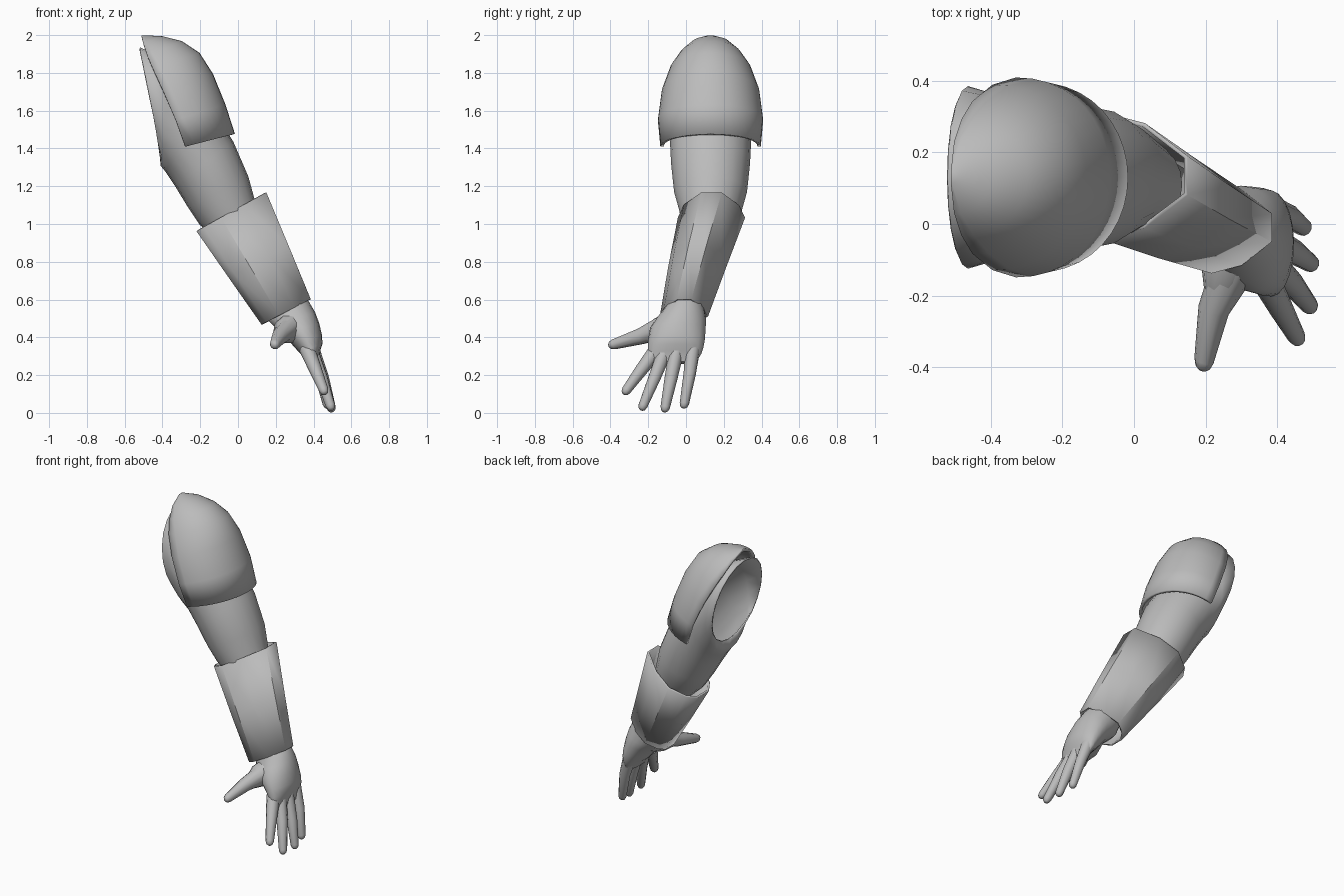
import bpy, bmesh
from math import sin, cos, pi, radians
from mathutils import Vector

if "Cube" in bpy.data.objects:
    bpy.data.objects.remove(bpy.data.objects["Cube"])

grey = bpy.data.materials.new("plain_grey")
grey.use_nodes = True
grey.diffuse_color = (0.5, 0.5, 0.5, 1)
grey.node_tree.nodes["Principled BSDF"].inputs["Base Color"].default_value = (0.5, 0.5, 0.5, 1)


def skin(name, rows, closed=True, caps=(False, False), thick=0, angle=45):
    """Bridge rows of points into one smooth-shaded part."""
    bm = bmesh.new()
    vs = [[bm.verts.new(p) for p in row] for row in rows]
    n = len(rows[0])
    for a, b in zip(vs, vs[1:]):
        for i in range(n if closed else n - 1):
            k = (i + 1) % n
            bm.faces.new((a[i], a[k], b[k], b[i]))
    for row, cap in zip((vs[0], vs[-1]), caps):
        if cap:
            bm.faces.new(row)
    bmesh.ops.recalc_face_normals(bm, faces=bm.faces)
    me = bpy.data.meshes.new(name)
    bm.to_mesh(me)
    bm.free()
    me.materials.append(grey)
    ob = bpy.data.objects.new(name, me)
    bpy.context.collection.objects.link(ob)
    bpy.ops.object.select_all(action="DESELECT")
    ob.select_set(True)
    bpy.context.view_layer.objects.active = ob
    bpy.ops.object.shade_smooth_by_angle(angle=radians(angle))
    if thick:
        mod = ob.modifiers.new("thickness", "SOLIDIFY")
        mod.thickness = thick
        mod.offset = 0


OVAL = [(cos(2 * pi * i / 20), sin(2 * pi * i / 20)) for i in range(20)]
# Sleeve section: narrow ridge outside, widest towards the body
HALF = [(1, .3), (.35, .82), (-.3, 1), (-.8, .7), (-1, .35)]
SLEEVE = HALF + [(p, -q) for p, q in reversed(HALF)]


def ring(c, u, hy, section=OVAL):
    """Section around c, spanned by u (x, z) and the y half width."""
    return [Vector((c[0] + u[0] * p, c[1] + hy * q, c[2] + u[1] * p)) for p, q in section]


def digit(name, base, mid, tip, r0, r1, r2):
    """Tapered finger with a rounded tip."""
    b, m, t = Vector(base), Vector(mid), Vector(tip)
    d = (t - m).normalized()
    path = [(b, r0), (m, r1), (t - d * r2, r2), (t - d * r2 * 0.3, r2 * 0.75), (t, r2 * 0.35)]
    axis = (t - b).normalized()
    side = axis.cross(Vector((0, 0, 1))).normalized()
    up = side.cross(axis)
    rows = [[p + (side * x + up * y) * q for x, y in OVAL[::2]] for p, q in path]
    skin(name, rows, caps=(True, True), angle=70)


# Shoulder pad: an arched shell, open towards the body
rows = []
for ex, ez, rx, rz, hy in [(-.51, 1.99, -.49, 1.99, .015), (-.5, 1.95, -.40, 1.985, .095),
                           (-.48, 1.89, -.30, 1.96, .155), (-.45, 1.82, -.21, 1.9, .205),
                           (-.395, 1.7, -.14, 1.79, .25), (-.33, 1.55, -.075, 1.63, .27),
                           (-.28, 1.41, -.025, 1.475, .257)]:
    row = []
    for i in range(21):
        a = -pi / 2 + pi * i / 20
        k = max(cos(a), 0) ** 0.92
        row.append((ex + (rx - ex) * k, .13 + hy * sin(a), ez + (rz - ez) * k))
    rows.append(row)
skin("shoulder_pad", rows, closed=False, caps=(True, False), thick=.018)

# Upper arm: tube flaring to an open oval mouth at the shoulder
skin("upper_arm", [
    ring((-.465, .13, 1.655), (-.055, .275), .25),
    ring((-.39, .13, 1.59), (.015, .28), .228),
    ring((-.285, .13, 1.48), (.095, .2), .212),
    ring((-.18, .13, 1.32), (.15, .115), .204),
    ring((-.105, .13, 1.17), (.155, .08), .188),
    ring((-.06, .13, 1.07), (.14, .07), .16),
    ring((.02, .11, .95), (.11, .05), .12)], caps=(False, True), thick=.01)

# Forearm guard: faceted open sleeve
skin("forearm_guard", [
    ring((-.035, .135, 1.065), (.18, .1), .172, SLEEVE),
    ring((.11, .06, .80), (.153, .083), .148, SLEEVE),
    ring((.255, -.01, .535), (.125, .065), .122, SLEEVE)], thick=.012, angle=38)

# Hand: wrist and broad palm thinning towards the knuckles
skin("palm", [
    ring((.2, .02, .65), (.08, .04), .09),
    ring((.267, -.01, .54), (.108, .05), .108),
    ring((.298, -.025, .497), (.11, .036), .132),
    ring((.33, -.043, .45), (.1, .024), .147),
    ring((.362, -.05, .39), (.083, .02), .15),
    ring((.383, -.055, .345), (.064, .02), .147),
    ring((.39, -.06, .315), (.045, .015), .142),
    ring((.405, -.065, .265), (.026, .008), .118)], caps=(True, True), angle=60)

# Fingers fan out from the knuckles, thumb points forward
digit("index_finger", (.365, -.15, .34), (.41, -.235, .23), (.462, -.33, .1), .042, .034, .025)
digit("middle_finger", (.385, -.11, .33), (.44, -.165, .19), (.497, -.237, .015), .04, .034, .025)
digit("ring_finger", (.395, -.05, .33), (.45, -.08, .18), (.5, -.115, .005), .04, .034, .025)
digit("little_finger", (.39, .035, .34), (.435, .02, .21), (.478, -.013, .025), .04, .033, .025)
digit("thumb", (.3, -.08, .47), (.222, -.24, .405), (.19, -.408, .355), .07, .044, .028)
digit("thumb_base", (.31, -.03, .465), (.255, -.14, .435), (.225, -.25, .395), .09, .072, .04)
